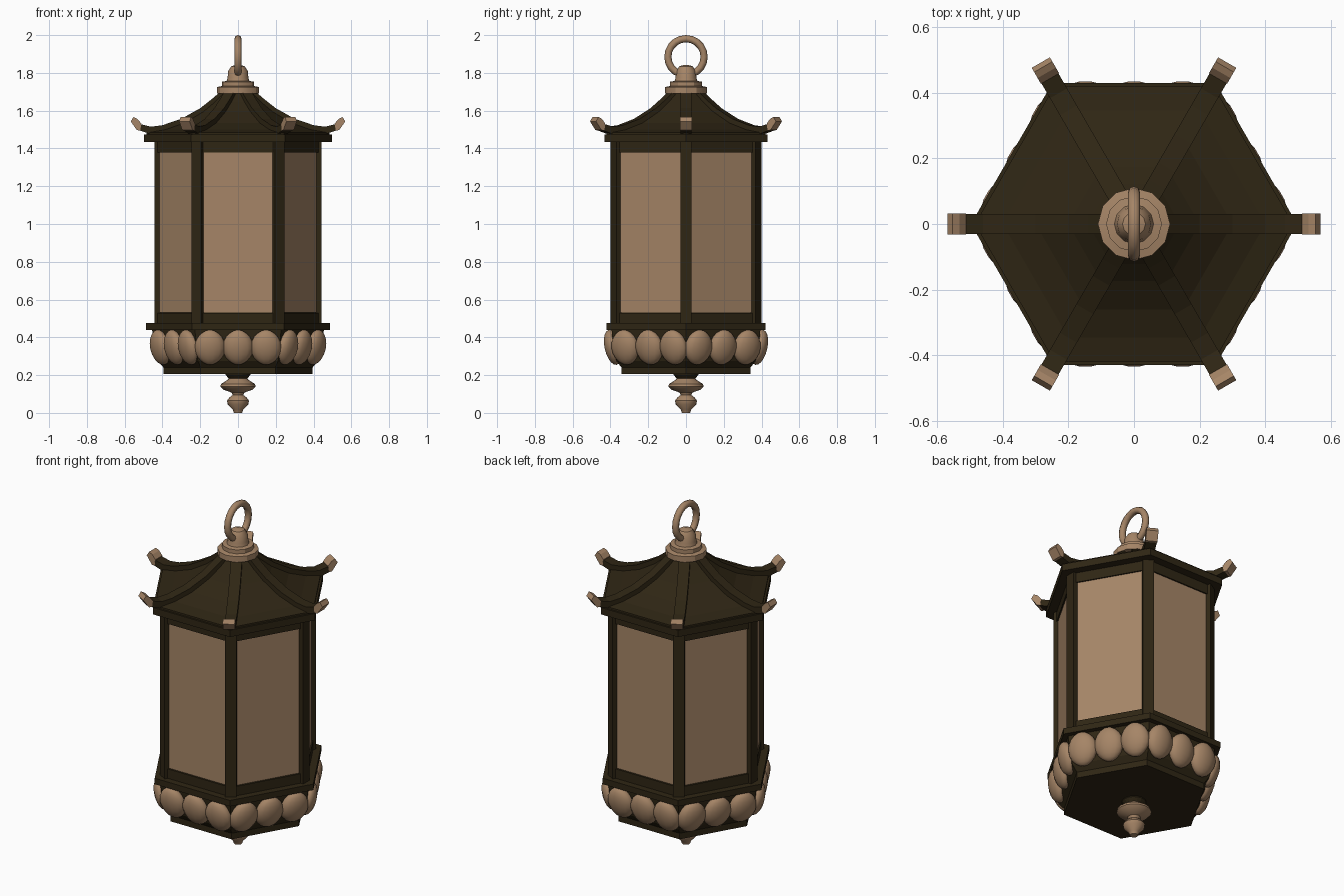
import bpy, bmesh, math
from mathutils import Matrix, Vector

if "Cube" in bpy.data.objects:
    bpy.data.objects.remove(bpy.data.objects["Cube"])


def material(name, rgb):
    m = bpy.data.materials.new(name)
    m.diffuse_color = (*rgb, 1)
    m.use_nodes = True
    m.node_tree.nodes["Principled BSDF"].inputs["Base Color"].default_value = m.diffuse_color
    return m


DARK = material("dark wood", (0.028, 0.019, 0.007))
TAN = material("warm tan", (0.38, 0.235, 0.135))


def finish(name, bm, mat, smooth=None):
    bmesh.ops.recalc_face_normals(bm, faces=bm.faces)
    me = bpy.data.meshes.new(name)
    bm.to_mesh(me)
    bm.free()
    me.materials.append(mat)
    ob = bpy.data.objects.new(name, me)
    bpy.context.collection.objects.link(ob)
    if smooth:
        bpy.ops.object.select_all(action='DESELECT')
        ob.select_set(True)
        bpy.context.view_layer.objects.active = ob
        bpy.ops.object.shade_smooth_by_angle(angle=math.radians(smooth))
    return ob


def lathe(name, profile, sides, mat, smooth=None):
    """Closed stack of regular polygons, one corner on +x; profile is (radius, z)."""
    bm = bmesh.new()
    rings = [[bm.verts.new((r * math.cos(2 * math.pi * i / sides),
                            r * math.sin(2 * math.pi * i / sides), z))
              for i in range(sides)] for r, z in profile]
    for a, b in zip(rings, rings[1:]):
        for i in range(sides):
            j = (i + 1) % sides
            bm.faces.new((a[i], a[j], b[j], b[i]))
    bm.faces.new(rings[0][::-1])
    bm.faces.new(rings[-1])
    return finish(name, bm, mat, smooth)


def turn(deg):
    return Matrix.Rotation(math.radians(deg), 4, 'Z')


def add_box(bm, size, centre, rot):
    bmesh.ops.create_cube(bm, size=1, matrix=rot @ Matrix.Translation(centre)
                          @ Matrix.Diagonal((*size, 1)))


def add_slab(bm, outline, width, rot):
    """Outline in the radius/height plane, extruded sideways."""
    sides = [[bm.verts.new(rot @ Vector((r, s * width / 2, z))) for r, z in outline]
             for s in (-1, 1)]
    n = len(outline)
    for i in range(n):
        j = (i + 1) % n
        bm.faces.new((sides[0][i], sides[0][j], sides[1][j], sides[1][i]))
    bm.faces.new(sides[0])
    bm.faces.new(sides[1])


CORNERS = [60 * i for i in range(6)]
FACES = [60 * i + 30 for i in range(6)]

# Base: bottom plate, bowl and rim
lathe("bottom_plate", [(0.395, 0.205), (0.395, 0.24)], 6, DARK)
lathe("lotus_bowl", [(0.39, 0.235), (0.425, 0.275), (0.445, 0.34), (0.455, 0.445)], 6, DARK)
lathe("base_rim", [(0.487, 0.44), (0.487, 0.475)], 6, DARK)

# Lotus petals, three per side, leaning outward at the top
bm = bmesh.new()
for a in FACES:
    for k in (-1, 0, 1):
        m = (turn(a) @ Matrix.Translation((0.388, k * 0.148, 0.347))
             @ Matrix.Rotation(math.radians(13), 4, 'Y'))
        petal = bmesh.ops.create_uvsphere(bm, u_segments=14, v_segments=10, radius=1)
        for v in petal['verts']:
            taper = 1 - 0.12 * abs(v.co.z) ** 3
            v.co = m @ Vector((v.co.x * 0.044, v.co.y * 0.081 * taper, v.co.z * 0.095))
finish("lotus_petals", bm, TAN, 50)

# Lantern body with tan panes
lathe("body_core", [(0.428, 0.47), (0.428, 1.44)], 6, DARK)
bm = bmesh.new()
for a in FACES:
    add_box(bm, (0.008, 0.38, 0.845), (0.372, 0, 0.955), turn(a))
finish("panes", bm, TAN)

# Corner posts
bm = bmesh.new()
for a in CORNERS:
    add_box(bm, (0.05, 0.06, 0.965), (0.418, 0, 0.957), turn(a))
finish("corner_posts", bm, DARK)

# Rails above and below each pane
bm = bmesh.new()
for a in FACES:
    for z, h in ((0.5, 0.06), (1.409, 0.062)):
        add_box(bm, (0.03, 0.40, h), (0.368, 0, z), turn(a))
finish("rails", bm, DARK)

# Roof: eave slab and concave hexagonal roof
lathe("eave", [(0.497, 1.435), (0.497, 1.475)], 6, DARK)
lathe("roof", [(0.485, 1.47), (0.485, 1.485), (0.40, 1.50), (0.30, 1.535),
               (0.20, 1.595), (0.14, 1.645), (0.09, 1.695)], 6, DARK)

# Curved ridges and their upturned tips
top = [(0.08, 1.712), (0.14, 1.66), (0.20, 1.613), (0.30, 1.557), (0.40, 1.523),
       (0.46, 1.515), (0.52, 1.53)]
ridge = top + [(0.53, 1.498), (0.47, 1.478), (0.38, 1.485), (0.28, 1.52), (0.18, 1.585),
               (0.08, 1.67)]
tip = [(0.517, 1.495), (0.535, 1.497), (0.568, 1.543), (0.553, 1.567), (0.532, 1.556),
       (0.512, 1.532)]
bm = bmesh.new()
for a in CORNERS:
    add_slab(bm, ridge, 0.06, turn(a))
finish("roof_ridges", bm, DARK)
bm = bmesh.new()
for a in CORNERS:
    add_slab(bm, tip, 0.064, turn(a))
finish("ridge_tips", bm, TAN)

# Crown, knob and hanging ring
lathe("crown", [(0.11, 1.692), (0.11, 1.725), (0.085, 1.73), (0.085, 1.753),
                (0.06, 1.757), (0.055, 1.775), (0.052, 1.81), (0.035, 1.835),
                (0.012, 1.842)], 12, TAN, 30)
bpy.ops.mesh.primitive_torus_add(major_segments=20, minor_segments=8, major_radius=0.096,
                                 minor_radius=0.019, location=(0, 0, 1.885),
                                 rotation=(0, math.pi / 2, 0))
ring = bpy.context.object
ring.name = "hanging_ring"
ring.data.materials.append(TAN)
bpy.ops.object.shade_smooth_by_angle(angle=math.radians(50))

# Turned finial below the base
lathe("finial_neck", [(0.045, 0.178), (0.065, 0.20), (0.065, 0.21)], 16, DARK)
lathe("finial", [(0.022, 0.0), (0.028, 0.018), (0.055, 0.045), (0.058, 0.065), (0.045, 0.082),
                 (0.028, 0.095), (0.035, 0.108), (0.075, 0.122), (0.093, 0.14),
                 (0.09, 0.153), (0.065, 0.168), (0.045, 0.185)], 16, TAN, 40)
